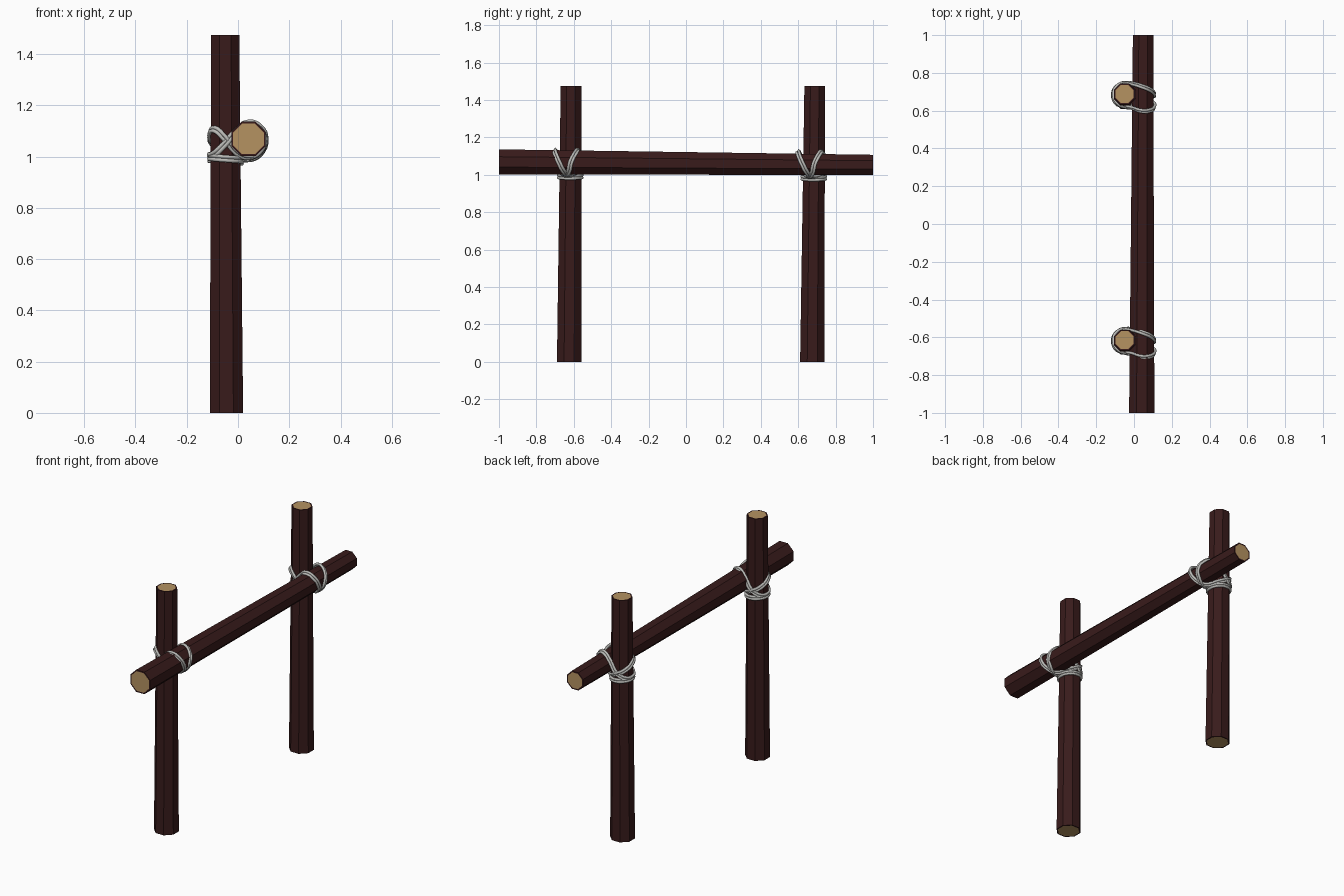
import bpy, bmesh, math
from mathutils import Vector

if "Cube" in bpy.data.objects:
    bpy.data.objects.remove(bpy.data.objects["Cube"])


def material(name, rgb):
    m = bpy.data.materials.new(name)
    m.diffuse_color = (*rgb, 1)
    m.use_nodes = True
    m.node_tree.nodes["Principled BSDF"].inputs["Base Color"].default_value = m.diffuse_color
    return m


BARK = material("dark bark", (0.040, 0.011, 0.011))
WOOD = material("cut wood", (0.46, 0.29, 0.12))
ROPE = material("grey rope", (0.50, 0.50, 0.48))


def log(name, a, b, ra, rb, u, v):
    """Tapered eight-sided log; ra and rb are half widths across the flats."""
    bm = bmesh.new()
    rings = []
    for centre, r in ((a, ra), (b, rb)):
        R = r / math.cos(math.pi / 8)
        ring = []
        for i in range(8):
            t = (i + 0.5) * math.pi / 4
            ring.append(bm.verts.new(Vector(centre) + R * (math.cos(t) * Vector(u) + math.sin(t) * Vector(v))))
        rings.append(ring)
    for i in range(8):
        j = (i + 1) % 8
        bm.faces.new((rings[0][i], rings[0][j], rings[1][j], rings[1][i]))
    caps = [bm.faces.new(rings[0][::-1]), bm.faces.new(rings[1])]
    bmesh.ops.recalc_face_normals(bm, faces=bm.faces[:])
    # bark rim around the cut wood
    bmesh.ops.inset_individual(bm, faces=caps, thickness=0.008)
    for f in caps:
        f.material_index = 1
    me = bpy.data.meshes.new(name)
    bm.to_mesh(me)
    bm.free()
    me.materials.append(BARK)
    me.materials.append(WOOD)
    bpy.context.collection.objects.link(bpy.data.objects.new(name, me))


def rope(name, points, origin):
    """Closed rope of two strands lying side by side through the points."""
    pts = [Vector(p) for p in points]
    n = len(pts)
    centre = sum(pts, Vector()) / n
    cu = bpy.data.curves.new(name, 'CURVE')
    cu.dimensions = '3D'
    cu.bevel_depth = 0.008
    cu.bevel_resolution = 1
    cu.resolution_u = 4
    for offset in (-0.007, 0.007):
        sp = cu.splines.new('BEZIER')
        sp.bezier_points.add(n - 1)
        for i, bp in enumerate(sp.bezier_points):
            tangent = pts[(i + 1) % n] - pts[i - 1]
            side = tangent.cross(pts[i] - centre).normalized()
            bp.co = pts[i] + offset * side
            bp.handle_left_type = bp.handle_right_type = 'AUTO'
        sp.use_cyclic_u = True
    cu.materials.append(ROPE)
    ob = bpy.data.objects.new(name, cu)
    ob.location = origin
    bpy.context.collection.objects.link(ob)


# posts and crossbar
X, Y, Z = (1, 0, 0), (0, 1, 0), (0, 0, 1)
log("front_post", (-0.045, -0.625, 0), (-0.05, -0.615, 1.475), 0.065, 0.055, X, Y)
log("back_post", (-0.045, 0.675, 0), (-0.05, 0.688, 1.475), 0.065, 0.055, X, Y)
log("crossbar", (0.041, -1, 1.069), (0.048, 1, 1.053), 0.067, 0.054, X, Z)

# cross lashing: each line is a pass round the post, then round the bar
bx, bz = 0.043, 1.065
lashing = [
    (-0.111, 0, 1.085), (-0.094, -0.044, 1.107), (-0.05, -0.063, 1.07), (-0.005, -0.05, 1.015),
    (bx, -0.03, bz - 0.068), (bx + 0.047, -0.008, bz - 0.047), (bx + 0.066, 0.002, bz),
    (bx + 0.047, 0.025, bz + 0.047), (bx, 0.045, bz + 0.067),
    (-0.01, 0.06, 1.095), (-0.05, 0.064, 1.04), (-0.094, 0.044, 1.01),
    (-0.111, 0, 1.003), (-0.094, -0.044, 1.008), (-0.05, -0.064, 1.05), (-0.01, -0.068, 1.095),
    (bx, -0.085, bz + 0.067), (bx + 0.047, -0.08, bz + 0.047), (bx + 0.066, -0.06, bz),
    (bx + 0.047, -0.035, bz - 0.047), (bx, -0.01, bz - 0.068),
    (-0.005, 0.045, 1.01), (-0.05, 0.063, 1.03), (-0.094, 0.044, 1.055)]


# level loop round the post, just under the bar
def ring_point(t):
    return (-0.048 + 0.064 * math.cos(t), 0.064 * math.sin(t), 0.992 - 0.005 * math.cos(t))


ring = [ring_point(i * math.pi / 6) for i in range(12)]

for side, origin in (("front", (0, -0.619, 0)), ("back", (0, 0.683, -0.008))):
    rope(side + "_cross_lashing", lashing, origin)
    rope(side + "_post_ring", ring, origin)
